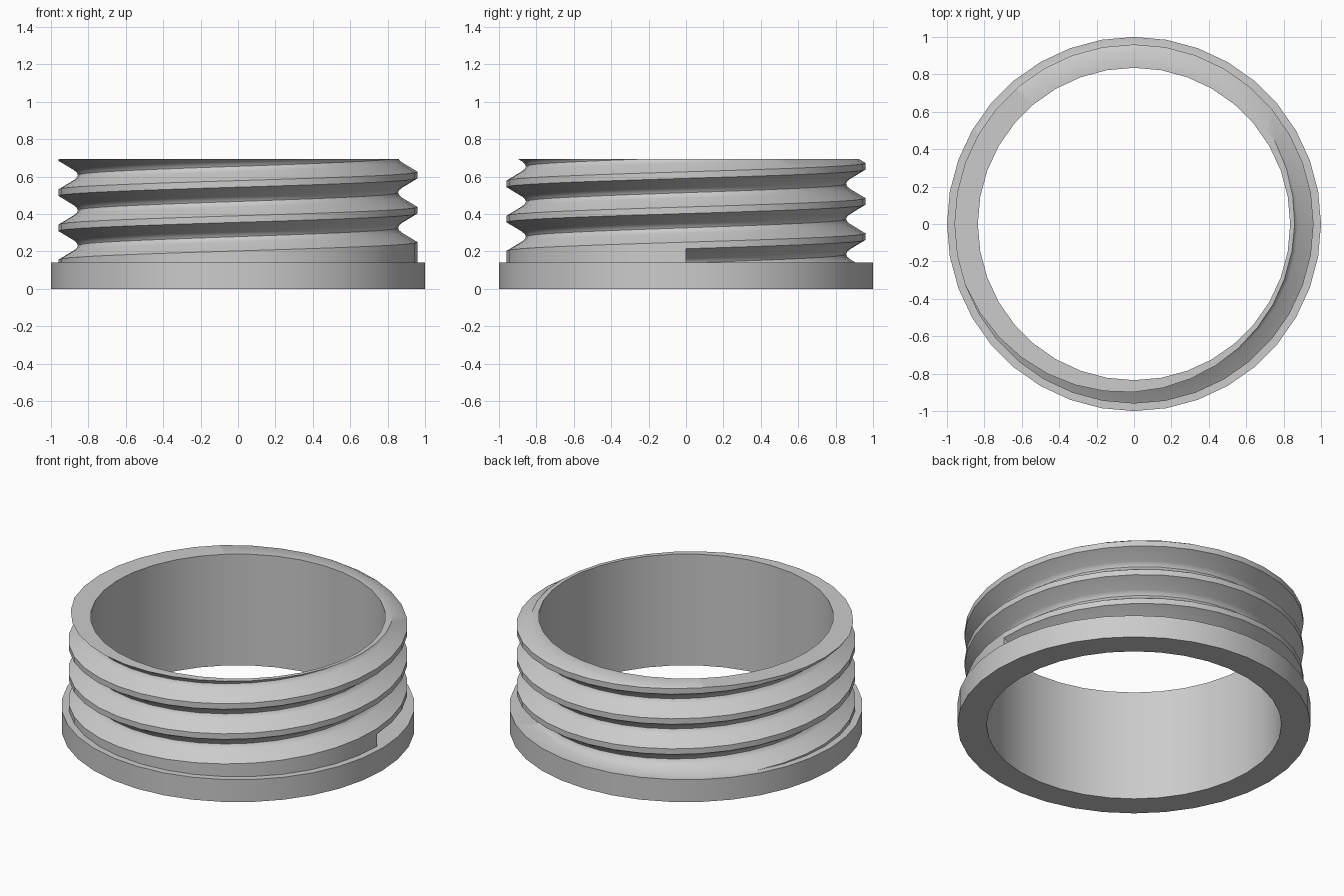
import bpy, bmesh, math

if "Cube" in bpy.data.objects:
    bpy.data.objects.remove(bpy.data.objects["Cube"])

SEG = 36                        # sides of the ring
STEP = 2 * math.pi / SEG
BASE_H, TOP = 0.14, 0.695       # collar height, full height
R_OUT, R_CREST, R_IN = 1.0, 0.96, 0.835
PITCH, START = 0.188, 0.25      # thread rise per turn, first crest top

# groove section above a crest: (height above crest top, radius)
GROOVE = [(0, R_CREST), (0.05, 0.877), (0.063, 0.862), (0.0765, 0.856),
          (0.09, 0.862), (0.103, 0.877), (0.153, R_CREST)]

grey = bpy.data.materials.new("light grey")
grey.diffuse_color = (0.6, 0.6, 0.6, 1)
grey.use_nodes = True
grey.node_tree.nodes["Principled BSDF"].inputs["Base Color"].default_value = grey.diffuse_color


def polar(r, a, z):
    return (r * math.cos(a), r * math.sin(a), z)


def add_face(bm, points):
    return bm.faces.new([bm.verts.new(p) for p in points])


def finish(bm, name):
    bmesh.ops.remove_doubles(bm, verts=bm.verts, dist=1e-5)
    mesh = bpy.data.meshes.new(name)
    bm.to_mesh(mesh)
    bm.free()
    mesh.materials.append(grey)
    ob = bpy.data.objects.new(name, mesh)
    bpy.context.collection.objects.link(ob)
    bpy.ops.object.select_all(action='DESELECT')
    ob.select_set(True)
    bpy.context.view_layer.objects.active = ob
    bpy.ops.object.shade_smooth_by_angle(angle=math.radians(40))


def polygon_radius(r, a):
    # distance to the side of the regular polygon at angle a
    return r * math.cos(STEP / 2) / math.cos((a % STEP) - STEP / 2)


def cap(bm, z, radius):
    # flat annulus from the cut edge at height z to a polygon of given radius
    edges = [e for e in bm.edges if len(e.link_faces) == 1
             and all(abs(v.co.z - z) < 1e-5 for v in e.verts)]
    for points in [[v.co.copy() for v in e.verts] for e in edges]:
        a, b = [math.atan2(p.y, p.x) for p in points]
        if abs(a - b) < 1e-4:
            continue
        face = add_face(bm, [points[0], points[1],
                             polar(polygon_radius(radius, b), b, z),
                             polar(polygon_radius(radius, a), a, z)])
        face.normal_update()
        if face.normal.z < 0:
            face.normal_flip()


# bottom collar wall, underside and smooth bore
bm = bmesh.new()
section = [(R_IN, TOP), (R_IN, 0), (R_OUT, 0), (R_OUT, BASE_H)]
for i in range(SEG):
    a, b = i * STEP, (i + 1) * STEP
    for (r0, z0), (r1, z1) in zip(section, section[1:]):
        add_face(bm, [polar(r0, a, z0), polar(r0, b, z0),
                      polar(r1, b, z1), polar(r1, a, z1)])
finish(bm, "collar_and_bore")


# helical thread
def thread_section(i, solid_below):
    top = START + PITCH * i / SEG
    low = 0 if solid_below else top - (PITCH - GROOVE[-1][0])
    return [polar(R_CREST, i * STEP, low)] + \
           [polar(r, i * STEP, top + dz) for dz, r in GROOVE]


bm = bmesh.new()
for i in range(-SEG, SEG * 4):
    p, q = thread_section(i, i < 0), thread_section(i + 1, i < 0)
    for j in range(len(p) - 1):
        add_face(bm, [p[j], q[j], q[j + 1], p[j + 1]])

# blunt end where the first groove begins
z0 = START - PITCH
for (d0, r0), (d1, r1) in zip(GROOVE, GROOVE[1:]):
    add_face(bm, [polar(r0, 0, z0 + d0), polar(r1, 0, z0 + d1),
                  polar(R_CREST, 0, z0 + d1), polar(R_CREST, 0, z0 + d0)])
bmesh.ops.remove_doubles(bm, verts=bm.verts, dist=1e-5)

# trim the thread flat at the collar and the rim, then close both levels
for z, above in ((BASE_H, False), (TOP, True)):
    bmesh.ops.bisect_plane(bm, geom=bm.verts[:] + bm.edges[:] + bm.faces[:],
                           dist=1e-6, plane_co=(0, 0, z), plane_no=(0, 0, 1),
                           clear_outer=above, clear_inner=not above)
cap(bm, BASE_H, R_OUT)
cap(bm, TOP, R_IN)
finish(bm, "threaded_neck")
